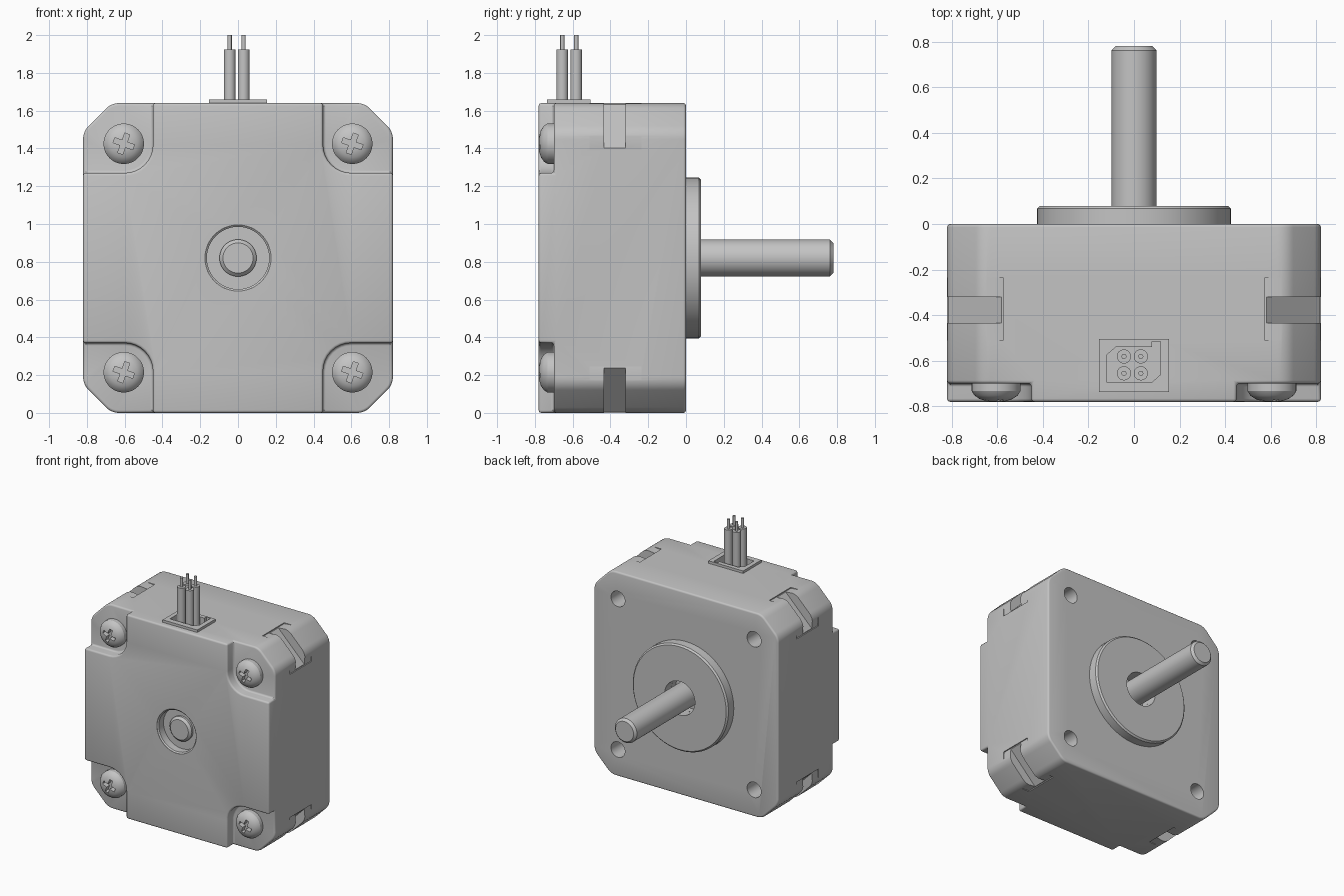
import bpy, bmesh, math
from mathutils import Vector, Matrix

if "Cube" in bpy.data.objects:
    bpy.data.objects.remove(bpy.data.objects["Cube"])

H = 0.82            # half width of the motor body, also the shaft height
FRONT = -0.78       # cover face
LEDGE = -0.70       # floor of the corner recesses
HOLE = 0.605        # screw offset from the shaft axis
CORNERS = [(sx, sz) for sx in (-1, 1) for sz in (-1, 1)]

grey = bpy.data.materials.new("brushed grey")
grey.use_nodes = True
grey.diffuse_color = (0.55, 0.55, 0.55, 1)
bsdf = next(n for n in grey.node_tree.nodes if n.type == 'BSDF_PRINCIPLED')
bsdf.inputs["Base Color"].default_value = (0.55, 0.55, 0.55, 1)


def finish(name, bm):
    bmesh.ops.recalc_face_normals(bm, faces=bm.faces)
    mesh = bpy.data.meshes.new(name)
    bm.to_mesh(mesh)
    bm.free()
    mesh.materials.append(grey)
    obj = bpy.data.objects.new(name, mesh)
    bpy.context.collection.objects.link(obj)
    return obj


def prism(name, pts, lo, hi, axis='Y'):
    """Extrude a 2D outline along Y (x, height from shaft axis) or Z (x, y)."""
    bm = bmesh.new()

    def place(p, d):
        return (p[0], d, H + p[1]) if axis == 'Y' else (p[0], p[1], d)
    a = [bm.verts.new(place(p, lo)) for p in pts]
    b = [bm.verts.new(place(p, hi)) for p in pts]
    bm.faces.new(a)
    bm.faces.new(b)
    for i in range(len(pts)):
        j = (i + 1) % len(pts)
        bm.faces.new((a[i], a[j], b[j], b[i]))
    return finish(name, bm)


def lathe(name, profile, center, axis='Y', steps=48, closed=False):
    """Spin (radius, distance) points about an axis through center."""
    bm = bmesh.new()
    c = Vector(center)
    turn = Vector((0, 1, 0)) if axis == 'Y' else Vector((0, 0, 1))
    vs = [bm.verts.new(c + Vector((r, 0, 0)) + turn * d) for r, d in profile]
    edges = [bm.edges.new(p) for p in zip(vs, vs[1:])]
    if closed:
        edges.append(bm.edges.new((vs[-1], vs[0])))
    bmesh.ops.spin(bm, geom=vs + edges, cent=c, axis=turn,
                   angle=math.tau, steps=steps)
    bmesh.ops.remove_doubles(bm, verts=bm.verts, dist=1e-5)
    return finish(name, bm)


def rod(name, r, lo, hi, center, axis='Y', steps=40):
    return lathe(name, [(0, lo), (r, lo), (r, hi), (0, hi)], center, axis, steps)


def rounded(pts, radii, n=6):
    """Fillet the corners of an outline."""
    out = []
    for i, p in enumerate(pts):
        p, r = Vector(p), radii[i]
        if r == 0:
            out.append(p)
            continue
        u = (Vector(pts[i - 1]) - p).normalized()
        v = (Vector(pts[(i + 1) % len(pts)]) - p).normalized()
        half = u.angle(v) / 2
        c = p + (u + v).normalized() * r / math.sin(half)
        t = r / math.tan(half)
        s, e = (p + u * t - c).normalized(), (p + v * t - c).normalized()
        out += [c + s.slerp(e, k / n).normalized() * r for k in range(n + 1)]
    return out


def apply(obj, mod):
    bpy.ops.object.select_all(action='DESELECT')
    bpy.context.view_layer.objects.active = obj
    obj.select_set(True)
    bpy.ops.object.modifier_apply(modifier=mod.name)


def cut(obj, cutters, keep=False):
    for c in cutters:
        m = obj.modifiers.new("cut", 'BOOLEAN')
        m.operation, m.solver, m.object = 'DIFFERENCE', 'EXACT', c
        apply(obj, m)
        if not keep:
            bpy.data.objects.remove(c)


def bevel(obj, width, segments=3):
    m = obj.modifiers.new("bevel", 'BEVEL')
    m.width, m.segments = width, segments
    m.limit_method, m.angle_limit = 'ANGLE', math.radians(40)
    m.use_clamp_overlap = False
    apply(obj, m)


def smooth(obj):
    bpy.ops.object.select_all(action='DESELECT')
    bpy.context.view_layer.objects.active = obj
    obj.select_set(True)
    bpy.ops.object.shade_smooth_by_angle(angle=math.radians(32))


# Body: chamfered block with four stepped front corners
C = 0.67
outline = [(C, H), (H, C), (H, -C), (C, -H), (-C, -H), (-H, -C), (-H, C), (-C, H)]
body = prism("motor_body", rounded(outline, [0.1] * 8), FRONT, 0)
corner = rounded([(0.45, 0.45), (1, 0.45), (1, 1), (0.45, 1)], [0.15, 0, 0, 0], 8)
cut(body, [prism("recess_cutter", [(x * sx, z * sz) for x, z in corner], -1, LEDGE)
           for sx, sz in CORNERS])
bevel(body, 0.014)

# Corner slots with shallow T-shaped ends, and the mounting holes
slot = [(0.9, 0.495), (0.9, 0.9), (0.495, 0.9)]
ramp = [(0.9, 0.575), (0.812, 0.575), (0.83, 0.76), (0.9, 0.76)]
for sx, sz in CORNERS:
    cut(body, [
        prism("slot_cutter", [(x * sx, z * sz) for x, z in slot], -0.435, -0.32),
        prism("ramp_cutter", [(x * sx, z * sz) for x, z in ramp], -0.51, -0.235),
        prism("ramp_cutter", [(z * sx, x * sz) for x, z in ramp], -0.51, -0.235),
        rod("hole_cutter", 0.062, -0.2, 0.1, (HOLE * sx, 0, H + HOLE * sz))])

# Bearing pocket on the cover and shaft bore on the back
cut(body, [lathe("pocket_cutter", [(0, -0.9), (0.182, -0.9), (0.175, FRONT + 0.002),
                                   (0.165, -0.77), (0.165, -0.71), (0, -0.71)], (0, 0, H)),
           rod("bore_cutter", 0.135, -0.06, 0.1, (0, 0, H))])

# Pilot boss and shaft
boss = lathe("pilot_boss", [(0.135, -0.02), (0.425, -0.02), (0.425, 0.068), (0.413, 0.08),
                            (0.135, 0.08)], (0, 0, H), steps=72, closed=True)
shaft = lathe("shaft", [(0, -0.745), (0.08, -0.745), (0.098, -0.727), (0.098, 0.762),
                        (0.08, 0.78), (0, 0.78)], (0, 0, H))

# Connector frame with a keyed socket
PX, PY = -0.007, -0.618
frame = prism("connector_frame", [(-0.154, -0.737), (0.154, -0.737), (0.154, -0.505),
                                  (-0.154, -0.505)], 1.62, 1.66, 'Z')
socket = prism("socket_cutter", [(-0.12, -0.693), (0.08, -0.693), (0.117, -0.66),
                                 (0.117, -0.515), (0.08, -0.515), (0.08, -0.54),
                                 (-0.08, -0.54), (-0.12, -0.575)], 1.57, 1.8, 'Z')
cut(body, [socket], keep=True)
cut(frame, [socket])

# Wires: insulated sleeve and bare tip
parts = [body, boss, shaft, frame]
for sx, sy in CORNERS:
    at = (PX + 0.037 * sx, PY + 0.037 * sy, 0)
    parts.append(rod("wire_sleeve", 0.031, 1.56, 1.925, at, 'Z', 24))
    parts.append(rod("wire_tip", 0.011, 1.9, 2.0, at, 'Z', 16))

# Pan-head screws with a cross drive
screw = lathe("cover_screw", [(0, -0.78), (0.04, -0.778), (0.072, -0.768), (0.095, -0.752),
                              (0.107, -0.733), (0.107, -0.69), (0, -0.69)], (0, 0, H))
turn = Matrix.Rotation(math.radians(-20), 2)
a, b = 0.055, 0.014
cross = [(b, b), (b, a), (-b, a), (-b, b), (-a, b), (-a, -b),
         (-b, -b), (-b, -a), (b, -a), (b, -b), (a, -b), (a, b)]
cut(screw, [prism("drive_cutter", [turn @ Vector(p) for p in cross], -0.9, -0.74)])
parts.append(screw)
for i, (sx, sz) in enumerate(CORNERS):
    s = screw
    if i:
        s = screw.copy()
        bpy.context.collection.objects.link(s)
    s.location = (HOLE * sx, 0, HOLE * sz)

for p in parts:
    smooth(p)
